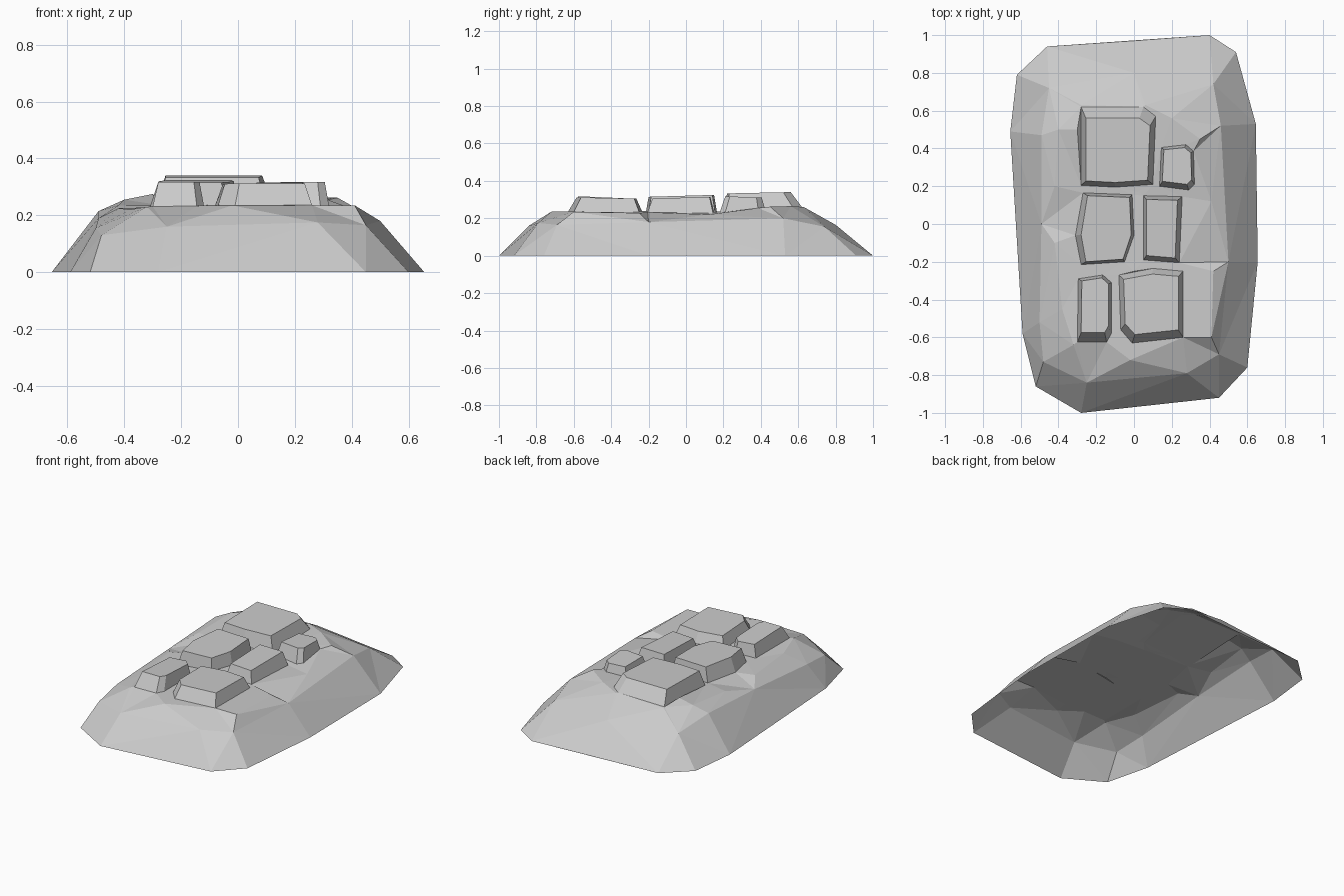
import bpy
import bmesh
from mathutils import Vector
from mathutils.bvhtree import BVHTree
from mathutils.geometry import delaunay_2d_cdt

cube = bpy.data.objects.get("Cube")
if cube:
    bpy.data.objects.remove(cube, do_unlink=True)

stone_grey = bpy.data.materials.new("stone grey")
stone_grey.use_nodes = True
GREY = (0.6, 0.6, 0.6, 1.0)
stone_grey.diffuse_color = GREY
stone_grey.node_tree.nodes["Principled BSDF"].inputs["Base Color"].default_value = GREY

# Footprint of the mound on the ground
footprint = [(-.28, -1), (.45, -.92), (.6, -.76), (.655, -.2), (.645, .53), (.54, .91), (.4, 1),
             (0, .97), (-.46, .94), (-.62, .79), (-.655, .49), (-.59, -.58), (-.52, -.86)]

# Shoulder ring where the steep flanks break, then the crown of the mound
shoulder = [(-.25, -.84, .16), (.28, -.79, .175), (.45, -.69, .165), (.5, -.2, .18),
            (.46, .52, .2), (.42, .74, .155), (0, .8, .165), (-.45, .72, .17),
            (-.49, .47, .215), (-.49, 0, .19), (-.5, -.52, .155), (-.48, -.73, .13)]
crown = [(-.02, -.72, .235), (.41, -.6, .235), (.42, -.25, .228), (.41, .12, .22),
         (.35, .45, .262), (.2, .56, .265), (.06, .63, .26), (-.28, .63, .255),
         (-.3, .5, .275), (-.4, .5, .255), (-.42, .2, .235), (-.42, -.1, .225),
         (-.38, -.45, .22), (-.32, -.64, .23), (0, -.25, .24), (.02, .17, .235)]

# Stones: base outline, top inset (left, right, front, back), top height (front, back)
stones = {
    "back_left_stone": ([(-.28, .205), (-.1, .195), (.1, .21), (.115, .57), (.05, .62), (-.28, .62)],
                        (.025, .03, .025, .06), (.333, .34)),
    "back_right_stone": ([(.135, .2), (.29, .18), (.32, .21), (.315, .385), (.275, .42), (.145, .405)],
                         (.015, .015, .03, .015), (.318, .31)),
    "middle_left_stone": ([(-.28, -.215), (-.05, -.2), (0, -.06), (-.01, .155), (-.27, .165), (-.31, -.06)],
                          (.03, .015, .015, .015), (.315, .325)),
    "middle_right_stone": ([(.05, -.19), (.24, -.205), (.255, .145), (.05, .15)],
                           (.015, .025, .025, .02), (.305, .315)),
    "front_left_stone": ([(-.3, -.625), (-.145, -.625), (-.12, -.58), (-.12, -.31), (-.165, -.27), (-.295, -.29)],
                         (.02, .015, .05, .015), (.318, .305)),
    "front_right_stone": ([(-.01, -.63), (.26, -.6), (.26, -.25), (.1, -.235), (-.08, -.27), (-.07, -.56)],
                          (.025, .025, .045, .03), (.312, .305)),
}


def make_object(name, verts, faces, middle):
    """Make a grey object whose faces all turn away from the middle."""
    mesh = bpy.data.meshes.new(name)
    mesh.from_pydata(verts, [], faces)
    bm = bmesh.new()
    bm.from_mesh(mesh)
    for f in bm.faces:
        f.normal_update()
        if f.normal.dot(f.calc_center_median() - middle) < 0:
            f.normal_flip()
    bm.to_mesh(mesh)
    bm.free()
    mesh.materials.append(stone_grey)
    bpy.context.collection.objects.link(bpy.data.objects.new(name, mesh))


def ring_edges(start, count):
    return [(start + i, start + (i + 1) % count) for i in range(count)]


def triangulate(points, edges, holes):
    """Join the points into a surface, leaving out the hole polygons."""
    flat = [Vector(p[:2]) for p in points]
    xy, _, faces, origin, _, face_origin = delaunay_2d_cdt(flat, edges, holes, 0, 1e-5)
    verts = []
    for co, source in zip(xy, origin):
        if source:
            verts.append(Vector(points[source[0]]))
        else:
            near = min(points, key=lambda p: (Vector(p[:2]) - co).length)
            verts.append(Vector((co.x, co.y, near[2])))
    return verts, [f for f, src in zip(faces, face_origin) if not src]


# Plain mound surface, used to rest the stones on
points = [(x, y, 0) for x, y in footprint] + shoulder + crown
edges = ring_edges(0, len(footprint)) + ring_edges(len(footprint), len(shoulder))
ground = BVHTree.FromPolygons(*triangulate(points, edges, []))


def height(x, y):
    return ground.ray_cast(Vector((x, y, 1)), Vector((0, 0, -1)))[0].z


# Each stone is a closed bevelled block set in an opening of the mound
holes = []
for name, (outline, (left, right, front, back), (z_front, z_back)) in stones.items():
    xs, ys = zip(*outline)
    x0, x1, y0, y1 = min(xs), max(xs), min(ys), max(ys)
    base = [(x, y, height(x, y)) for x, y in outline]
    top = []
    for x, y in outline:
        u, v = (x - x0) / (x1 - x0), (y - y0) / (y1 - y0)
        top.append((x + left * (1 - u) - right * u,
                    y + front * (1 - v) - back * v,
                    z_front + (z_back - z_front) * v))
    n = len(outline)
    walls = [(a, b, b + n, a + n) for a, b in ring_edges(0, n)]
    caps = [tuple(range(n)), tuple(range(n, 2 * n))]
    middle = sum(map(Vector, base + top), Vector()) / (2 * n)
    make_object(name, base + top, walls + caps, middle)
    holes.append(list(range(len(points), len(points) + n)))
    points += base

# Mound shell, open below, with the openings that hold the stones
make_object("mound", *triangulate(points, edges, holes), Vector())
